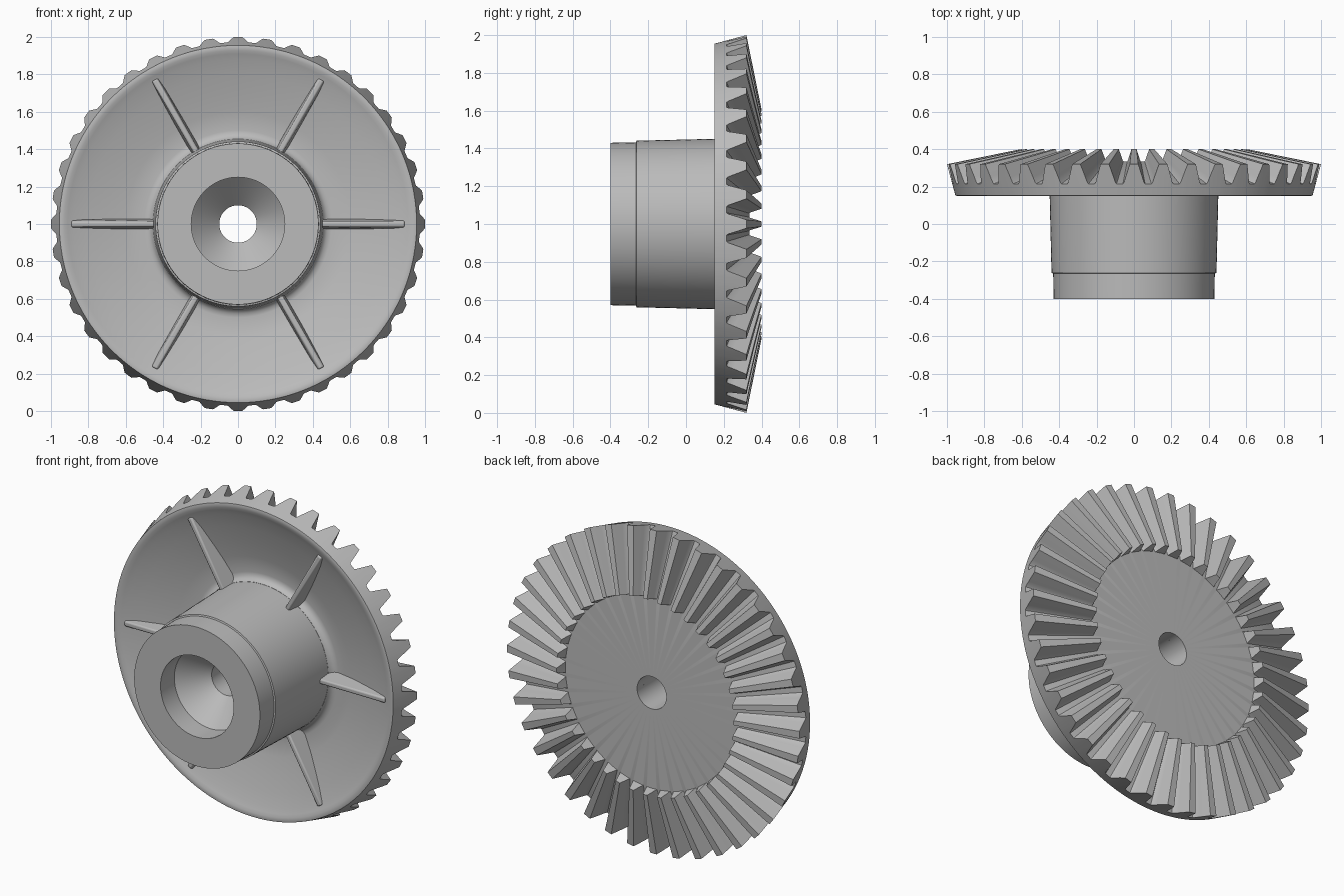
import bpy
import bmesh
from math import cos, sin, pi, radians

cube = bpy.data.objects.get("Cube")
if cube:
    bpy.data.objects.remove(cube, do_unlink=True)

TEETH = 40
CENTRE_Z = 1.0

steel = bpy.data.materials.new("plain_grey")
steel.use_nodes = True
steel.diffuse_color = (0.5, 0.5, 0.5, 1)
steel.node_tree.nodes["Principled BSDF"].inputs["Base Color"].default_value = (0.5, 0.5, 0.5, 1)


def finish(name, bm, angle=30):
    """Turn a bmesh into a named, smooth-shaded object."""
    bmesh.ops.remove_doubles(bm, verts=bm.verts, dist=1e-5)
    bmesh.ops.recalc_face_normals(bm, faces=bm.faces)
    mesh = bpy.data.meshes.new(name)
    bm.to_mesh(mesh)
    bm.free()
    mesh.materials.append(steel)
    obj = bpy.data.objects.new(name, mesh)
    bpy.context.collection.objects.link(obj)
    bpy.ops.object.select_all(action="DESELECT")
    obj.select_set(True)
    bpy.context.view_layer.objects.active = obj
    bpy.ops.object.shade_smooth_by_angle(angle=radians(angle))
    return obj


def lathe(name, angles, profile_at):
    """Sweep a closed (radius, y) profile about the y axis; it may vary by step."""
    bm = bmesh.new()
    rings = [[bm.verts.new((r * cos(a), y, CENTRE_Z + r * sin(a)))
              for r, y in profile_at(i)] for i, a in enumerate(angles)]
    for i, ring in enumerate(rings):
        after = rings[(i + 1) % len(rings)]
        for j in range(len(ring)):
            k = (j + 1) % len(ring)
            bm.faces.new((ring[j], ring[k], after[k], after[j]))
    return finish(name, bm)


def mix(a, b, t):
    return tuple(p + (q - p) * t for p, q in zip(a, b))


# Toothed crown: dished web, rim and conical teeth in one sweep
half_tooth = [(1.3, 1), (1.95, 0.68), (2.6, 0.35), (3.15, 0.07), (3.5, 0)]
pitch = 360 / TEETH
tooth = half_tooth + [(pitch - d, h) for d, h in reversed(half_tooth)]
steps = [(radians(t * pitch + d), h) for t in range(TEETH) for d, h in tooth]

web = [(0.1, 0.27), (0.43, 0.27), (0.43, 0.235), (0.454, 0.235), (0.462, 0.252),
       (0.478, 0.264), (0.5, 0.268), (0.6, 0.25), (0.7, 0.225), (0.8, 0.198),
       (0.88, 0.172), (0.91, 0.16), (0.928, 0.152), (0.945, 0.15), (0.955, 0.152)]
ROOT_OUT, TIP_OUT = (0.972, 0.215), (1.0, 0.32)
ROOT_IN, TIP_IN = (0.59, 0.335), (0.606, 0.4)


def crown_profile(i):
    h = steps[i][1]
    return web + [ROOT_OUT, mix(ROOT_OUT, TIP_OUT, h), mix(ROOT_IN, TIP_IN, h),
                  ROOT_IN, (0.1, 0.335)]


lathe("toothed_crown", [a for a, h in steps], crown_profile)

# Hub with counterbore, countersink and through bore
hub = [(0.1, 0.27), (0.1, -0.115), (0.25, -0.265), (0.25, -0.4), (0.43, -0.4),
       (0.432, -0.265), (0.441, -0.262), (0.453, 0.24), (0.43, 0.27)]
hub_steps = 96
lathe("hub", [2 * pi * i / hub_steps for i in range(hub_steps)], lambda i: hub)


# Six tapering ribs between hub and rim
def rib(name, angle):
    bm = bmesh.new()
    sections = []
    for r, top, base in ((0.42, 0.158, 0.29), (0.89, 0.158, 0.2)):
        corners = ((-0.028, base), (0.028, base), (0.014, top), (-0.014, top))
        sections.append([bm.verts.new((r * cos(angle) - w * sin(angle), y,
                                       CENTRE_Z + r * sin(angle) + w * cos(angle)))
                         for w, y in corners])
    near, far = sections
    bm.faces.new(near)
    bm.faces.new(far)
    for j in range(4):
        k = (j + 1) % 4
        bm.faces.new((near[j], near[k], far[k], far[j]))
    obj = finish(name, bm)
    bevel = obj.modifiers.new("rounded_edges", "BEVEL")
    bevel.width = 0.008
    bevel.segments = 3


for n in range(6):
    rib(f"rib_{n + 1}", n * pi / 3)
